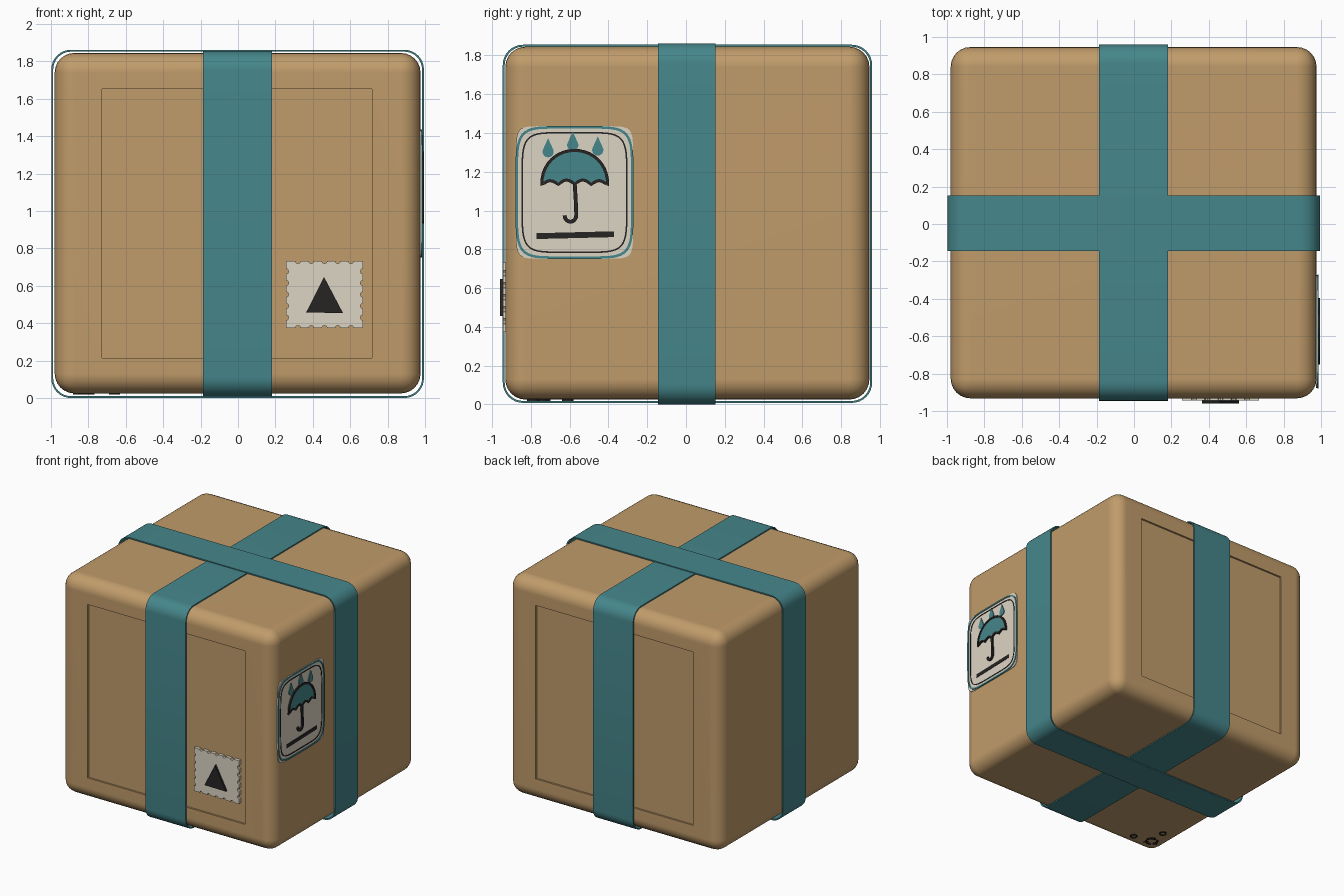
import bpy, bmesh
from math import sin, cos, pi, radians, copysign
from mathutils import Vector

if "Cube" in bpy.data.objects:
    bpy.data.objects.remove(bpy.data.objects["Cube"])


def material(name, rgb):
    m = bpy.data.materials.new(name)
    m.diffuse_color = (*rgb, 1)
    m.use_nodes = True
    m.node_tree.nodes["Principled BSDF"].inputs["Base Color"].default_value = m.diffuse_color
    return m


CARD = material("cardboard", (0.53, 0.33, 0.145))
TEAL = material("teal_tape", (0.06, 0.24, 0.26))
PAPER = material("cream_paper", (0.72, 0.66, 0.55))
INK = material("dark_ink", (0.02, 0.017, 0.017))


def finish(name, bm, mat):
    bmesh.ops.recalc_face_normals(bm, faces=bm.faces)
    me = bpy.data.meshes.new(name)
    bm.to_mesh(me)
    bm.free()
    me.shade_smooth()
    me.set_sharp_from_angle(angle=radians(30))
    me.materials.append(mat)
    ob = bpy.data.objects.new(name, me)
    bpy.context.collection.objects.link(ob)
    return ob


# Flat (u, v) drawings with depth d are placed in space by these
def on_right(u, v, d): return (d, u, v)
def on_front(u, v, d): return (u, -d, v)
def on_bottom(u, v, d): return (u, v, d)


def plate(name, pts, place, d0, d1, mat):
    """Filled outline extruded from d0 to d1."""
    bm = bmesh.new()
    a = [bm.verts.new(place(u, v, d0)) for u, v in pts]
    b = [bm.verts.new(place(u, v, d1)) for u, v in pts]
    bm.faces.new(a)
    bm.faces.new(b)
    for i in range(len(a)):
        j = (i + 1) % len(a)
        bm.faces.new((a[i], a[j], b[j], b[i]))
    return finish(name, bm, mat)


def stroke(name, pts, width, place, d0, d1, mat, closed=True):
    """Band of constant width along a path, extruded from d0 to d1."""
    p = [Vector(q) for q in pts]
    n = len(p)
    bm = bmesh.new()
    rows = []
    for i in range(n):
        prev = p[i - 1] if closed or i else p[i]
        nxt = p[(i + 1) % n] if closed or i < n - 1 else p[i]
        t = (nxt - prev).normalized()
        o = Vector((-t.y, t.x)) * width / 2
        l, r = p[i] + o, p[i] - o
        rows.append([bm.verts.new(place(*q, d)) for q, d in
                     ((l, d0), (l, d1), (r, d1), (r, d0))])
    for i in range(n if closed else n - 1):
        a, b = rows[i], rows[(i + 1) % n]
        for k in range(4):
            m = (k + 1) % 4
            bm.faces.new((a[k], a[m], b[m], b[k]))
    if not closed:
        bm.faces.new(rows[0])
        bm.faces.new(rows[-1])
    return finish(name, bm, mat)


def rounded_rect(u0, u1, v0, v1, r, n=8):
    pts = []
    for k, (cu, cv) in enumerate(((u1 - r, v1 - r), (u0 + r, v1 - r),
                                  (u0 + r, v0 + r), (u1 - r, v0 + r))):
        for i in range(n + 1):
            a = (k + i / n) * pi / 2
            pts.append((cu + r * cos(a), cv + r * sin(a)))
    return pts


def bowed_rect(cu, cv, hu, hv, power, n=64):
    def f(x): return copysign(abs(x) ** (2 / power), x)
    return [(cu + hu * f(cos(2 * pi * (i + .5) / n)), cv + hv * f(sin(2 * pi * (i + .5) / n)))
            for i in range(n)]


# Carton: bevelled block with a shallow recessed panel front and back
bm = bmesh.new()
bmesh.ops.create_cube(bm, size=1)
for v in bm.verts:
    v.co = (-0.002 + v.co.x * 1.956, 0.007 + v.co.y * 1.878, 0.935 + v.co.z * 1.82)
bmesh.ops.bevel(bm, geom=bm.edges[:], offset=0.105, segments=6, profile=0.5, affect='EDGES')
bm.normal_update()
for f in [f for f in bm.faces if abs(f.normal.y) > 0.99 and f.calc_area() > 1]:
    bmesh.ops.inset_individual(bm, faces=[f], thickness=0.1)
    for v in f.verts:
        v.co.x = -0.727 if v.co.x < 0 else 0.717
        v.co.z = 0.214 if v.co.z < 0.93 else 1.652
    side = copysign(1, f.normal.y)
    new = bmesh.ops.extrude_discrete_faces(bm, faces=[f])["faces"]
    for v in new[0].verts:
        v.co.y -= side * 0.015
carton = finish("carton", bm, CARD)
wn = carton.modifiers.new("flat_faces", 'WEIGHTED_NORMAL')
wn.keep_sharp = True

# Straps: thin closed bands around the carton, the side-to-side one on top
stroke("strap_front_to_back", rounded_rect(-0.94, 0.955, 0.013, 1.85, 0.1), 0.01,
       on_right, -0.187, 0.182, TEAL)
stroke("strap_side_to_side", rounded_rect(-0.993, 0.989, 0.005, 1.857, 0.1), 0.01,
       on_front, -0.153, 0.145, TEAL)

# Care sticker on the right side
C = (-0.575, 1.093)
plate("sticker_paper", bowed_rect(*C, 0.302, 0.342, 11), on_right, 0.974, 0.982, PAPER)
stroke("sticker_border", bowed_rect(*C, 0.298, 0.336, 6), 0.013, on_right, 0.98, 0.987, TEAL)
stroke("sticker_inner_line", bowed_rect(*C, 0.270, 0.308, 6), 0.008, on_right, 0.98, 0.985, INK)

# Rain drops
for i, (u, v) in enumerate(((-0.711, 1.318), (-0.584, 1.352), (-0.455, 1.327))):
    drop = [(u + 0.029 * cos(a), v - 0.015 + 0.029 * sin(a))
            for a in [radians(150 + k * 20) for k in range(13)]]
    plate(f"rain_drop_{i + 1}", drop + [(u, v + 0.055)], on_right, 0.98, 0.988, TEAL)

# Umbrella: domed canopy with scalloped hem, dark outline and hooked handle
hem, cu = 1.13, -0.574
canopy = [(cu + 0.17 * cos(k * pi / 20), hem + 0.18 * sin(k * pi / 20) ** 0.9) for k in range(21)]
for s in range(4):
    for k in range(1, 7):
        t = (s + k / 6) / 4
        canopy.append((cu - 0.17 + 0.34 * t, hem + 0.022 * sin(k * pi / 6) + 0.006 * sin(pi * t)))
canopy.pop()
plate("umbrella_canopy", canopy, on_right, 0.98, 0.989, TEAL)
stroke("umbrella_outline", canopy, 0.016, on_right, 0.98, 0.994, INK)
hook = [(cu, hem + 0.01), (cu + 0.005, 1.06), (cu + 0.008, 0.985)]
hook += [(cu - 0.022 + 0.03 * cos(a), 0.975 + 0.033 * sin(a))
         for a in [-k * pi / 8 for k in range(9)]]
stroke("umbrella_handle", hook, 0.02, on_right, 0.98, 0.994, INK, closed=False)

# Plain bar where the sticker caption sits
plate("caption_bar", [(-0.77, 0.853), (-0.37, 0.863), (-0.37, 0.893), (-0.77, 0.883)],
      on_right, 0.98, 0.985, INK)

# Postage stamp on the front with perforated edges and a triangle
corners = [Vector(c) for c in ((0.257, 0.374), (0.668, 0.374), (0.668, 0.733), (0.257, 0.733))]
outline = []
for i in range(4):
    a, b = corners[i], corners[(i + 1) % 4]
    t = (b - a).normalized()
    inward = Vector((-t.y, t.x))
    outline.append(a)
    for k in range(5):
        c = a.lerp(b, (k + 0.9) / 5.8)
        outline += [c - t * 0.014 * cos(q * pi / 4) + inward * 0.014 * sin(q * pi / 4)
                    for q in range(5)]
plate("stamp_paper", outline, on_front, 0.915, 0.943, PAPER)
plate("stamp_triangle", [(0.364, 0.457), (0.561, 0.455), (0.46, 0.647)],
      on_front, 0.942, 0.96, INK)

# Small printed marks under the carton: loop of three arrows and two rings
bc = Vector((-0.82, -0.76))
for i in range(3):
    def arm(deg, r, i=i):
        a = radians(deg + 120 * i)
        return bc + Vector((cos(a), sin(a))) * r
    stroke(f"loop_arrow_{i + 1}", [arm(d, 0.045) for d in range(0, 71, 10)], 0.016,
           on_bottom, 0.019, 0.03, INK, closed=False)
    plate(f"loop_arrow_head_{i + 1}", [arm(70, 0.027), arm(70, 0.064), arm(103, 0.045)],
          on_bottom, 0.019, 0.03, INK)
for i, (u, v) in enumerate(((-0.66, -0.79), (-0.81, -0.61))):
    stroke(f"print_ring_{i + 1}", [(u + 0.025 * cos(k * pi / 8), v + 0.025 * sin(k * pi / 8))
                                   for k in range(16)], 0.01, on_bottom, 0.019, 0.03, INK)
